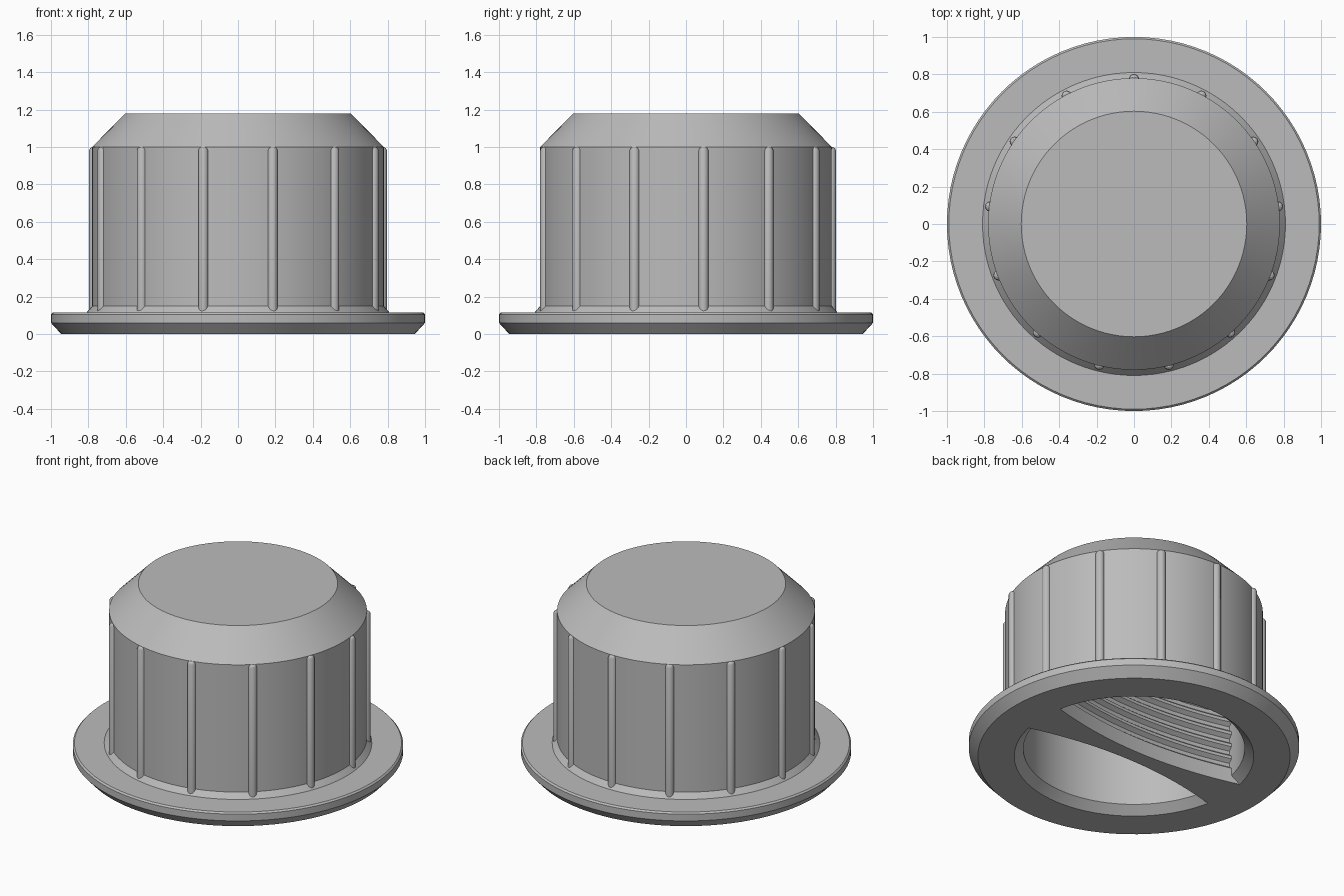
import bpy, bmesh, math
from mathutils import Matrix, Vector

if "Cube" in bpy.data.objects:
    bpy.data.objects.remove(bpy.data.objects["Cube"])

grey = bpy.data.materials.new("grey plastic")
grey.diffuse_color = (0.5, 0.5, 0.5, 1)
grey.use_nodes = True
grey.node_tree.nodes["Principled BSDF"].inputs["Base Color"].default_value = grey.diffuse_color


def finish(name, bm):
    bmesh.ops.recalc_face_normals(bm, faces=bm.faces[:])
    me = bpy.data.meshes.new(name)
    bm.to_mesh(me)
    bm.free()
    me.materials.append(grey)
    ob = bpy.data.objects.new(name, me)
    bpy.context.collection.objects.link(ob)
    return ob


def lathe(bm, profile, segments, offset=Matrix()):
    """Revolve (radius, z) points into a closed solid with flat end caps."""
    rings = []
    for r, z in profile:
        rings.append([bm.verts.new(offset @ Vector((
            r * math.cos(2 * math.pi * i / segments),
            r * math.sin(2 * math.pi * i / segments), z))) for i in range(segments)])
    bridge(bm, rings)


def bridge(bm, rings):
    n = len(rings[0])
    for a, b in zip(rings, rings[1:]):
        for i in range(n):
            j = (i + 1) % n
            bm.faces.new((a[i], a[j], b[j], b[i]))
    bm.faces.new(rings[0][::-1])
    bm.faces.new(rings[-1])


def activate(ob):
    bpy.ops.object.select_all(action='DESELECT')
    ob.select_set(True)
    bpy.context.view_layer.objects.active = ob


def subtract(target, tool):
    mod = target.modifiers.new("cut", 'BOOLEAN')
    mod.operation = 'DIFFERENCE'
    mod.solver = 'EXACT'
    mod.object = tool
    activate(target)
    bpy.ops.object.modifier_apply(modifier=mod.name)
    bpy.data.objects.remove(tool)


# Flanged plug body with chamfered top
bm = bmesh.new()
lathe(bm, [(0.945, 0), (1, 0.06), (1, 0.105), (0.99, 0.115), (0.81, 0.115),
           (0.78, 0.15), (0.78, 1.0), (0.603, 1.18)], 96)
body = finish("plug_body", bm)

# Hollow inside, flared at the mouth
bm = bmesh.new()
lathe(bm, [(0.78, -0.05), (0.67, 0.05), (0.67, 0.95), (0.54, 1.08)], 96)
cavity = finish("cavity_cutter", bm)

# Central web, waisted in the middle, with horizontal ridges on both faces
levels = [(-0.1, 0)]
for k in range(10):
    z = 0.10 + 0.085 * k
    levels += [(z, 0), (z + 0.02, -0.025), (z + 0.045, -0.025), (z + 0.065, 0)]
levels.append((1.2, 0))
xs = [-0.9 + 1.8 * i / 28 for i in range(29)]
bm = bmesh.new()
rings = []
for z, d in levels:
    side = [(x, 0.05 + 0.10 * (x / 0.71) ** 2 + d) for x in xs]
    loop = [(x, -y) for x, y in side] + side[::-1]
    rings.append([bm.verts.new((x, y, z)) for x, y in loop])
bridge(bm, rings)
web = finish("web_cutter", bm)

# Leave the web standing by removing it from the cavity before cutting
subtract(cavity, web)
subtract(body, cavity)

# Thirteen grip ribs around the wall
bm = bmesh.new()
for k in range(13):
    a = math.pi / 2 + 2 * math.pi * k / 13
    place = Matrix.Translation((0.775 * math.cos(a), 0.775 * math.sin(a), 0))
    lathe(bm, [(0.027, 0.10), (0.027, 0.982), (0.022, 0.993), (0.012, 1.0)], 16, place)
ribs = finish("grip_ribs", bm)

for ob in (body, ribs):
    activate(ob)
    bpy.ops.object.shade_smooth_by_angle(angle=math.radians(28))
